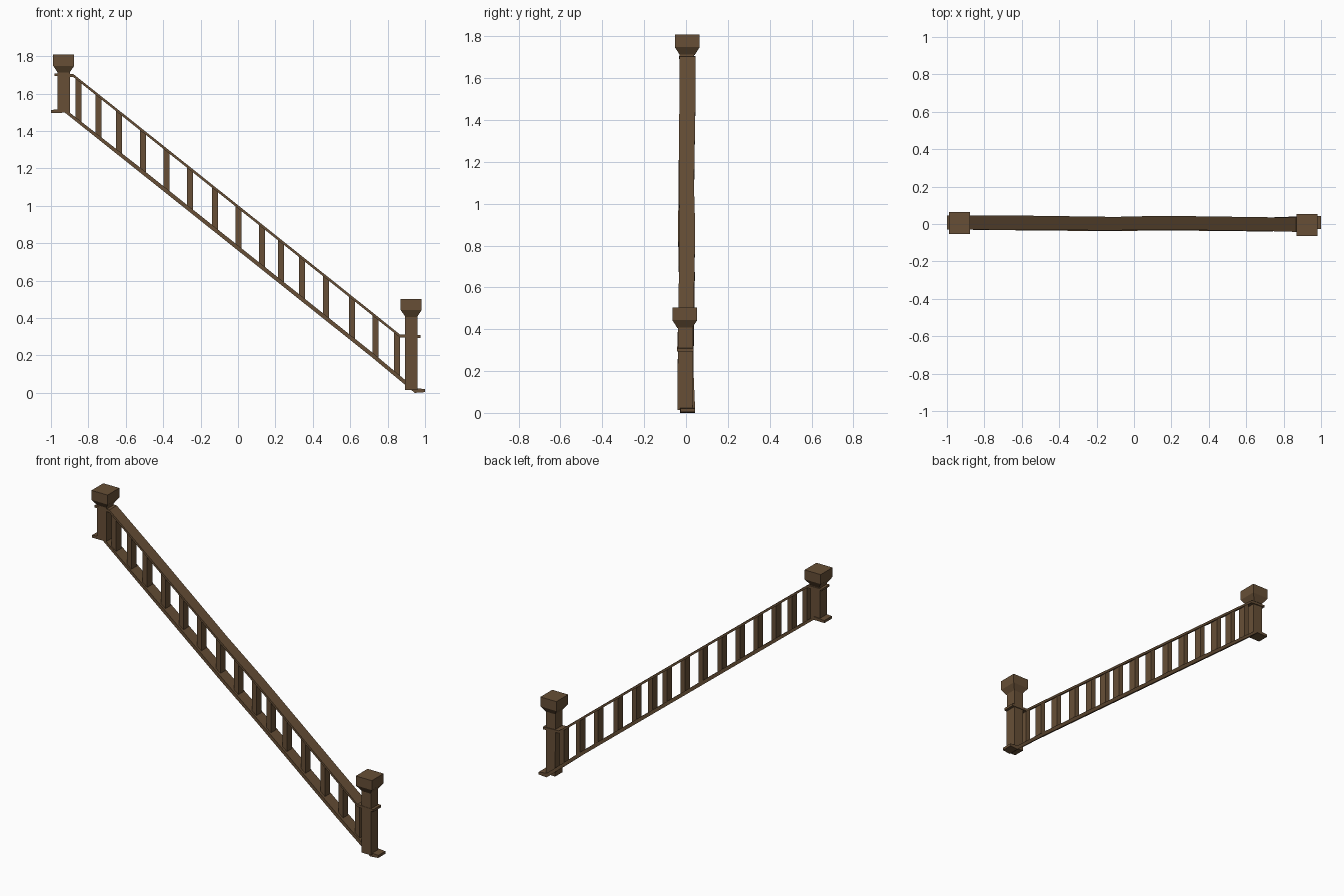
import bpy

if "Cube" in bpy.data.objects:
    bpy.data.objects.remove(bpy.data.objects["Cube"])

wood = bpy.data.materials.new("brown_wood")
wood.diffuse_color = (0.135, 0.078, 0.037, 1)
wood.use_nodes = True
wood.node_tree.nodes["Principled BSDF"].inputs["Base Color"].default_value = wood.diffuse_color


def make(name, verts, faces):
    me = bpy.data.meshes.new(name)
    me.from_pydata(verts, [], faces)
    me.materials.append(wood)
    ob = bpy.data.objects.new(name, me)
    bpy.context.collection.objects.link(ob)
    return ob


def loft(name, rings):
    """Close a chain of four-cornered rings into one solid."""
    verts = [v for r in rings for v in r]
    faces = [(3, 2, 1, 0)]
    for i in range(len(rings) - 1):
        a, b = 4 * i, 4 * i + 4
        for k in range(4):
            n = (k + 1) % 4
            faces.append((a + k, a + n, b + n, b + k))
    e = 4 * (len(rings) - 1)
    faces.append((e, e + 1, e + 2, e + 3))
    return make(name, verts, faces)


def level(x, y, z, hx, hy):
    return [(x - hx, y - hy, z), (x + hx, y - hy, z),
            (x + hx, y + hy, z), (x - hx, y + hy, z)]


def rail(name, path):
    """Flat board following (x, bottom z, thickness, y min, y max)."""
    loft(name, [[(x, a, z), (x, b, z), (x, b, z + t), (x, a, z + t)]
                for x, z, t, a, b in path])


def lerp_z(x, p, q):
    return p[1] + (q[1] - p[1]) * (x - p[0]) / (q[0] - p[0])


# slope end points (bottom edge of each rail)
low = ((-0.925, 1.498), (0.945, 0.008))
top = ((-0.88, 1.688), (0.865, 0.297))

# newel posts with flared caps
for name, x, y, z0, z1 in (("upper_post", -0.932, 0.004, 1.50, 1.715),
                           ("lower_post", 0.926, -0.004, 0.015, 0.41)):
    loft(name, [level(x, y, z0, 0.033, 0.036), level(x, y, z1, 0.033, 0.035)])
    yc = y * 1.5
    loft(name + "_cap", [level(x, yc, z1 - 0.005, 0.030, 0.035),
                         level(x, yc, z1 + 0.033, 0.056, 0.059),
                         level(x, yc, z1 + 0.093, 0.056, 0.059)])

# lower rail, slightly warped, with flat feet at the ends
path = [(-1.0, 1.497, 0.016, -0.03, 0.045), (*low[0], 0.02, -0.03, 0.045)]
for x, a, b in ((-0.5, -0.035, 0.04), (-0.1, -0.038, 0.036),
                (0.15, -0.034, 0.042), (0.72, -0.04, 0.035)):
    path.append((x, lerp_z(x, *low), 0.027, a, b))
path += [(*low[1], 0.018, -0.028, 0.043), (1.0, 0.006, 0.016, -0.026, 0.044)]
path[-1] = (1.0, 0.004, 0.016, -0.026, 0.044)
path[-2] = (0.945, 0.0, 0.026, -0.028, 0.043)
rail("lower_rail", path)

# handrail, wrapping each post as a collar
path = [(-0.982, 1.695, 0.012, -0.034, 0.044), (*top[0], 0.016, -0.03, 0.045)]
for x, a, b in ((-0.6, -0.032, 0.045), (-0.1, -0.034, 0.038),
                (0.15, -0.03, 0.044), (0.72, -0.038, 0.036)):
    path.append((x, lerp_z(x, *top), 0.017, a, b))
path += [(*top[1], 0.016, -0.042, 0.036), (0.976, 0.294, 0.015, -0.042, 0.036)]
rail("handrail", path)

# balusters with ends cut to the slope
for i, px in enumerate((-0.853, -0.746, -0.636, -0.508, -0.382, -0.257, -0.123,
                        0.003, 0.128, 0.23, 0.342, 0.471, 0.609, 0.735, 0.85)):
    hx, hy, y = 0.0155, 0.026, 0.004
    rings = []
    for line in (low, top):
        rings.append([(x, yy, lerp_z(x, *line) + 0.008) for x, yy in
                      ((px - hx, y - hy), (px + hx, y - hy),
                       (px + hx, y + hy), (px - hx, y + hy))])
    loft("baluster_%02d" % (i + 1), rings)
